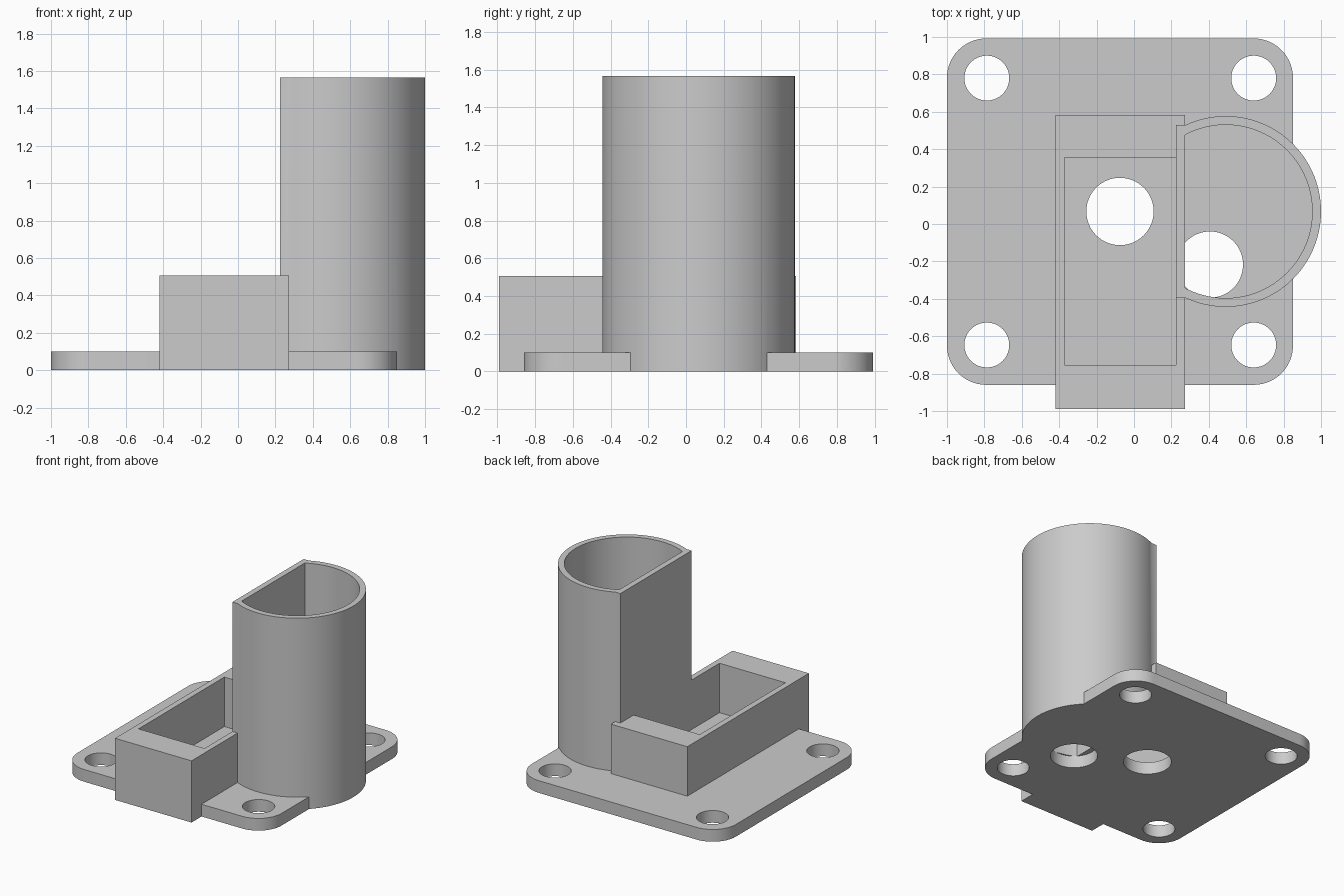
import bpy, bmesh
from math import sin, cos, pi, acos

cube = bpy.data.objects.get("Cube")
if cube:
    bpy.data.objects.remove(cube, do_unlink=True)

grey = bpy.data.materials.new("plain grey")
grey.use_nodes = True
grey.diffuse_color = (0.6, 0.6, 0.6, 1)
grey.node_tree.nodes["Principled BSDF"].inputs["Base Color"].default_value = (0.6, 0.6, 0.6, 1)


def prism(name, outline, z0, z1):
    """Extrude a counter-clockwise outline from z0 to z1."""
    bm = bmesh.new()
    face = bm.faces.new([bm.verts.new((x, y, z0)) for x, y in outline])
    top = bmesh.ops.extrude_face_region(bm, geom=[face])["geom"]
    verts = [v for v in top if isinstance(v, bmesh.types.BMVert)]
    bmesh.ops.translate(bm, verts=verts, vec=(0, 0, z1 - z0))
    bmesh.ops.recalc_face_normals(bm, faces=bm.faces)
    mesh = bpy.data.meshes.new(name)
    bm.to_mesh(mesh)
    bm.free()
    mesh.materials.append(grey)
    obj = bpy.data.objects.new(name, mesh)
    bpy.context.collection.objects.link(obj)
    return obj


def arc(cx, cy, r, a0, a1, n):
    return [(cx + r * cos(a0 + (a1 - a0) * i / n),
             cy + r * sin(a0 + (a1 - a0) * i / n)) for i in range(n + 1)]


def circle(cx, cy, r):
    return arc(cx, cy, r, 0, 2 * pi, 64)[:-1]


def rect(x0, x1, y0, y1):
    return [(x0, y0), (x1, y0), (x1, y1), (x0, y1)]


def combine(body, other, operation):
    mod = body.modifiers.new(other.name, 'BOOLEAN')
    mod.operation = operation
    mod.solver = 'EXACT'
    mod.object = other
    bpy.context.view_layer.objects.active = body
    bpy.ops.object.modifier_apply(modifier=mod.name)
    bpy.data.objects.remove(other, do_unlink=True)


PLATE_TOP = 0.1
WALL_OUT, WALL_IN = 0.225, 0.272     # flat wall shared by tube and box
TUBE_X, TUBE_Y = 0.49, 0.067


def tube_arc(r):
    a = acos((WALL_IN - TUBE_X) / r)
    return arc(TUBE_X, TUBE_Y, r, -a, a, 72)


# Rounded base plate
x0, x1, y0, y1, r = -1, 0.85, -0.86, 0.992, 0.21
outline = []
for i, (cx, cy) in enumerate(rect(x0 + r, x1 - r, y0 + r, y1 - r)):
    outline += arc(cx, cy, r, pi + i * pi / 2, pi * 1.5 + i * pi / 2, 14)
body = prism("mounting_bracket", outline, 0, PLATE_TOP)

# Open box and flat-sided tube, first as solids
combine(body, prism("box_solid", rect(-0.42, WALL_IN, -0.99, 0.583), 0, 0.505), 'UNION')
shell = tube_arc(0.51)
shell += [(WALL_OUT, shell[-1][1]), (WALL_OUT, shell[0][1])]
combine(body, prism("tube_solid", shell, 0, 1.565), 'UNION')

# Hollow out the box pocket and the tube
combine(body, prism("pocket", rect(-0.372, WALL_OUT, -0.755, 0.355), PLATE_TOP, 0.8), 'DIFFERENCE')
combine(body, prism("tube_bore", tube_arc(0.463), PLATE_TOP, 1.8), 'DIFFERENCE')

# Screw holes in the corners, then the two cable holes in the floors
for x in (-0.787, 0.64):
    for y in (-0.647, 0.78):
        combine(body, prism("screw_hole", circle(x, y, 0.12), -0.1, 0.2), 'DIFFERENCE')
combine(body, prism("box_cable_hole", circle(-0.075, 0.067, 0.18), -0.1, 0.2), 'DIFFERENCE')
combine(body, prism("tube_cable_hole", circle(0.406, -0.217, 0.177), -0.1, PLATE_TOP), 'DIFFERENCE')

# Smooth curves, sharp corners
bpy.ops.object.select_all(action='DESELECT')
body.select_set(True)
bpy.context.view_layer.objects.active = body
bpy.ops.object.shade_smooth_by_angle(angle=pi / 6)
